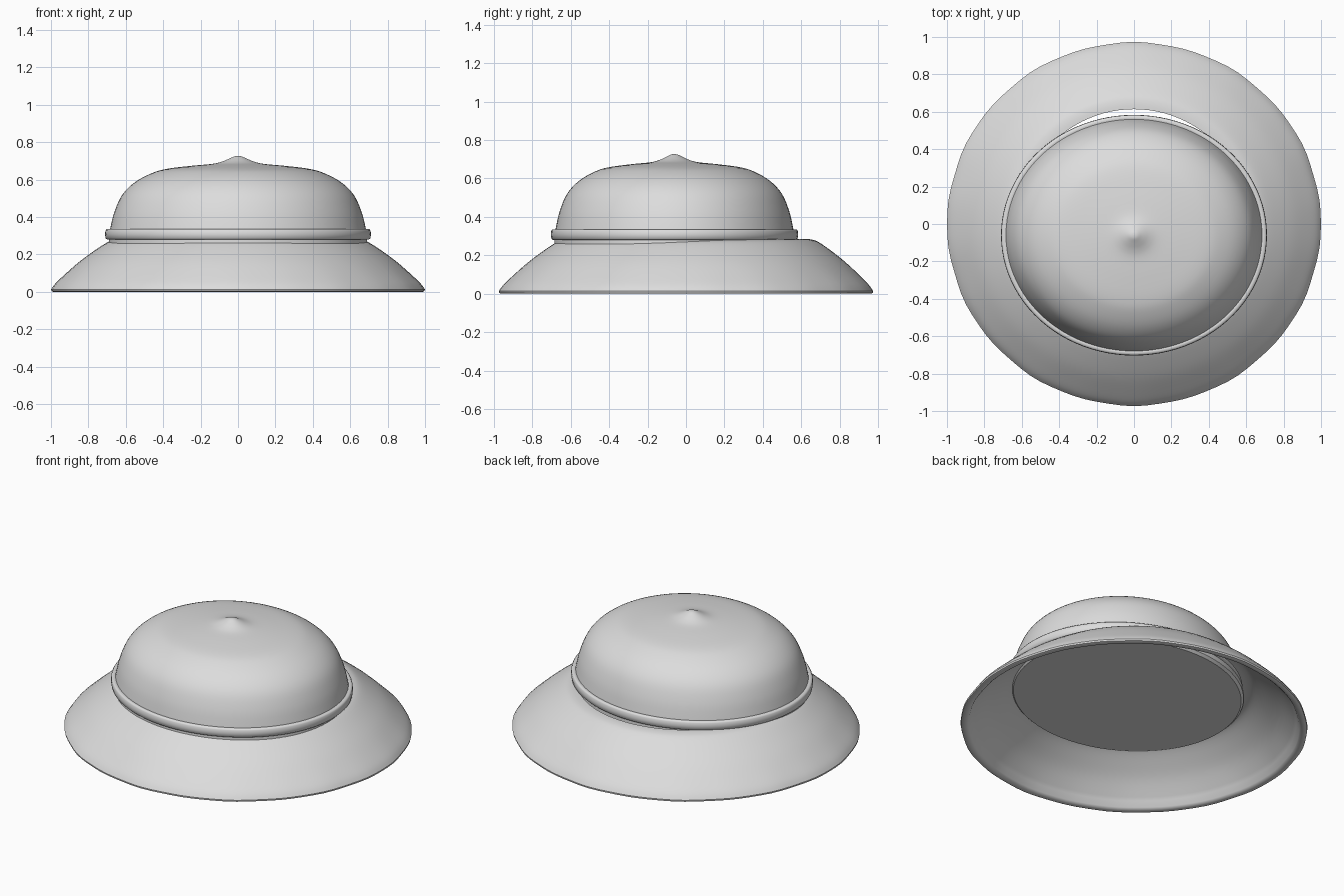
import bpy, bmesh, math

cube = bpy.data.objects.get("Cube")
if cube:
    bpy.data.objects.remove(cube, do_unlink=True)

grey = bpy.data.materials.new("plain_grey")
grey.use_nodes = True
colour = (0.72, 0.72, 0.72, 1)
grey.diffuse_color = colour
grey.node_tree.nodes["Principled BSDF"].inputs["Base Color"].default_value = colour


def smooth_points(points, steps=4):
    """Run a Catmull-Rom curve through the profile points."""
    out = []
    ends = [points[0]] + points + [points[-1]]
    for a, b, c, d in zip(ends, ends[1:], ends[2:], ends[3:]):
        for i in range(steps):
            t = i / steps
            out.append(tuple(
                0.5 * (2 * q + (r - p) * t + (2 * p - 5 * q + 4 * r - s) * t ** 2
                       + (3 * q - p - 3 * r + s) * t ** 3)
                for p, q, r, s in zip(a, b, c, d)))
    return out + [points[-1]]


def lathe(name, profile, place, closed=False, segments=96, angle=40):
    """Sweep (radius, height) points round the axis; place() shapes each ring."""
    bm = bmesh.new()
    rings = []
    for r, z in profile:
        if r < 1e-4:
            rings.append([bm.verts.new(place(0, 0, z))] * segments)
        else:
            rings.append([bm.verts.new(place(r, 2 * math.pi * i / segments, z))
                          for i in range(segments)])
    pairs = list(zip(rings, rings[1:]))
    if closed:
        pairs.append((rings[-1], rings[0]))
    for low, high in pairs:
        for i in range(segments):
            j = (i + 1) % segments
            corners = list(dict.fromkeys((low[i], low[j], high[j], high[i])))
            bm.faces.new(corners)
    bmesh.ops.recalc_face_normals(bm, faces=bm.faces)
    mesh = bpy.data.meshes.new(name)
    bm.to_mesh(mesh)
    bm.free()
    mesh.materials.append(grey)
    obj = bpy.data.objects.new(name, mesh)
    bpy.context.collection.objects.link(obj)
    bpy.ops.object.select_all(action="DESELECT")
    obj.select_set(True)
    bpy.context.view_layer.objects.active = obj
    bpy.ops.object.shade_smooth_by_angle(angle=math.radians(angle))


def crown_place(r, a, z):
    """Oval crown set slightly toward the front."""
    return r * math.cos(a), 0.905 * r * math.sin(a) - 0.06, z


def brim_place(r, a, z):
    """Near-round brim with a slightly raised lip at the back and a wavy edge."""
    back = max(0, math.sin(a))
    inner = max(0, min(1, (1 - r) / 0.38))
    wave = max(0, r - 0.85) / 0.15
    r += 0.003 * wave * (math.sin(17 * a) * math.sin(5 * a) - 0.3)
    ratio = 0.972 + 0.018 * back * inner
    return r * math.cos(a), ratio * r * math.sin(a), z + 0.006 * back * inner


# Brim: sloping shell with a rounded lower rim and an open middle
brim_outer = smooth_points([(0.62, 0.28), (0.66, 0.277), (0.70, 0.264), (0.77, 0.219),
                            (0.85, 0.16), (0.93, 0.09), (0.977, 0.045), (1.0, 0.014)])
brim_rim = [(0.998, 0.004), (0.987, 0.0), (0.965, 0.002), (0.953, 0.012)]
brim_inner = smooth_points([(0.935, 0.045), (0.85, 0.132), (0.77, 0.195),
                            (0.70, 0.242), (0.66, 0.255), (0.62, 0.258)])
lathe("brim", brim_outer + brim_rim + brim_inner, brim_place, closed=True)

# Crown: dome with a small central peak, its closed foot sunk into the brim
dome = smooth_points([(0.69, 0.30), (0.682, 0.345), (0.66, 0.43), (0.618, 0.52),
                      (0.55, 0.587), (0.46, 0.635), (0.38, 0.658), (0.25, 0.674),
                      (0.14, 0.684), (0.09, 0.695), (0.05, 0.711), (0.02, 0.724),
                      (0, 0.727)])
lathe("crown", [(0, 0.235), (0.675, 0.235), (0.69, 0.25)] + dome, crown_place)

# Band: rounded strip round the foot of the crown
band = [(0.67, 0.28), (0.70, 0.28), (0.708, 0.287), (0.711, 0.307),
        (0.709, 0.327), (0.703, 0.335), (0.69, 0.335), (0.67, 0.33)]
lathe("band", band, crown_place, closed=True, angle=60)
